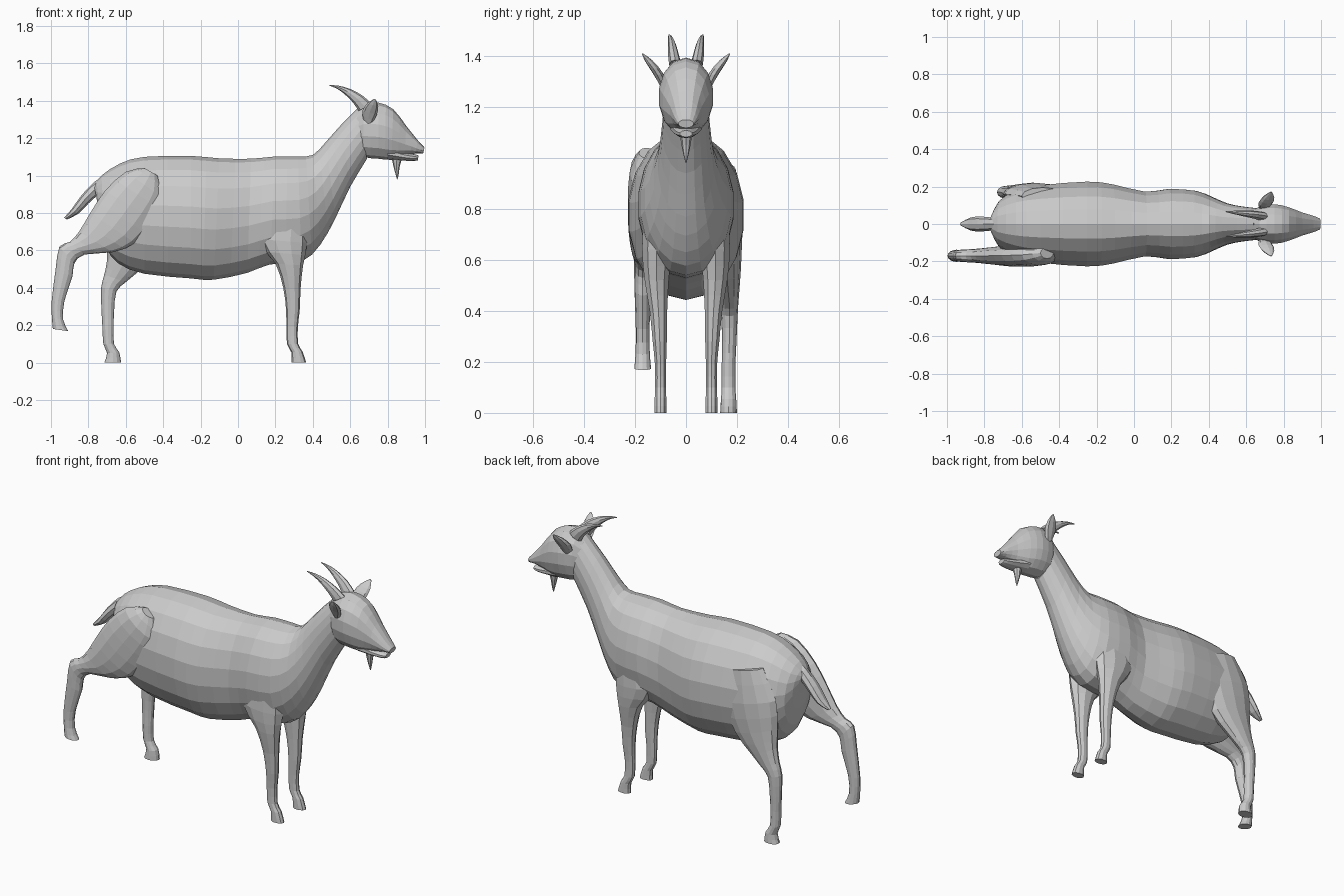
import bpy, bmesh, math


def smooth_rows(rows, steps):
    """Catmull-Rom interpolation between cross-sections."""
    out = []
    for i in range(len(rows) - 1):
        a, b, c, d = rows[max(i - 1, 0)], rows[i], rows[i + 1], rows[min(i + 2, len(rows) - 1)]
        for s in range(steps):
            t = s / steps
            out.append([0.5 * (2 * q + (r - p) * t + (2 * p - 5 * q + 4 * r - u) * t * t
                               + (3 * q - p - 3 * r + u) * t ** 3)
                        for p, q, r, u in zip(a, b, c, d)])
    out.append(list(rows[-1]))
    return out


def loft(name, rows, sides=12, steps=2, side=1, power=1.0):
    """Rows are (x0, z0, x1, z1, y, half_width): an oval spanning two side-view points."""
    bm = bmesh.new()
    rings = []
    for x0, z0, x1, z1, y, w in smooth_rows(rows, steps):
        ring = []
        for k in range(sides):
            a = 2 * math.pi * k / sides
            c, s = math.cos(a), math.sin(a)
            s = math.copysign(abs(s) ** power, s)
            f = (1 - c) / 2
            ring.append(bm.verts.new((x0 + (x1 - x0) * f, side * (y + w * s), z0 + (z1 - z0) * f)))
        rings.append(ring)
    for r, q in zip(rings, rings[1:]):
        for k in range(sides):
            j = (k + 1) % sides
            bm.faces.new((r[k], r[j], q[j], q[k]))
    bm.faces.new(rings[0])
    bm.faces.new(rings[-1])
    bmesh.ops.recalc_face_normals(bm, faces=bm.faces)
    mesh = bpy.data.meshes.new(name)
    bm.to_mesh(mesh)
    bm.free()
    obj = bpy.data.objects.new(name, mesh)
    bpy.context.collection.objects.link(obj)
    return obj


# Torso and neck
loft("body", [
    (-.77, .95, -.745, .82, 0, .05), (-.73, 1.0, -.71, .63, 0, .125),
    (-.63, 1.065, -.64, .53, 0, .18), (-.50, 1.10, -.50, .475, 0, .21),
    (-.25, 1.105, -.25, .45, 0, .23), (-.10, 1.092, -.13, .443, 0, .215),
    (.07, 1.09, .05, .48, 0, .175), (.20, 1.102, .17, .525, 0, .19),
    (.32, 1.103, .34, .54, 0, .18), (.40, 1.11, .44, .63, 0, .145),
    (.47, 1.18, .52, .77, 0, .112), (.55, 1.27, .60, .94, 0, .095),
    (.64, 1.36, .69, 1.09, 0, .085)], sides=18)

# Head with upper muzzle
loft("head", [
    (.61, 1.32, .63, 1.14, 0, .06), (.67, 1.385, .67, 1.10, 0, .095),
    (.75, 1.39, .75, 1.09, 0, .108), (.83, 1.355, .82, 1.085, 0, .092),
    (.90, 1.265, .89, 1.105, 0, .064), (.96, 1.19, .95, 1.118, 0, .046),
    (.997, 1.15, .99, 1.118, 0, .03)], sides=14, power=.9)

# Lower jaw and beard
loft("lower_jaw", [
    (.80, 1.16, .80, 1.085, 0, .065), (.88, 1.13, .88, 1.08, 0, .05),
    (.94, 1.115, .94, 1.078, 0, .036), (.965, 1.108, .962, 1.082, 0, .025)], sides=10)
loft("beard", [
    (.82, 1.10, .88, 1.10, 0, .025), (.83, 1.055, .865, 1.05, 0, .018),
    (.84, 1.015, .86, 1.01, 0, .01), (.85, .98, .853, .98, 0, .002)], sides=8)

# Tail
loft("tail", [
    (-.70, 1.01, -.70, .92, 0, .03), (-.77, .965, -.755, .89, 0, .035),
    (-.84, .89, -.80, .85, 0, .04), (-.89, .82, -.855, .795, 0, .035),
    (-.93, .775, -.915, .765, 0, .01)], sides=8)

# Mirrored parts: horns, ears, front legs
for side, label in ((1, "left"), (-1, "right")):
    loft(label + "_horn", [
        (.715, 1.385, .645, 1.345, .042, .024), (.665, 1.428, .615, 1.39, .05, .021),
        (.60, 1.463, .57, 1.435, .056, .015), (.54, 1.48, .53, 1.464, .062, .009),
        (.49, 1.485, .49, 1.48, .066, .002)], sides=8, side=side)
    loft(label + "_ear", [
        (.67, 1.30, .71, 1.265, .085, .015), (.665, 1.345, .742, 1.325, .112, .02),
        (.69, 1.385, .75, 1.37, .143, .016), (.728, 1.41, .738, 1.405, .17, .003)],
        sides=8, side=side)
    loft(label + "_front_leg", [
        (.16, .84, .37, .84, .115, .05), (.11, .66, .37, .64, .115, .06),
        (.20, .53, .348, .52, .115, .05), (.242, .40, .335, .40, .108, .036),
        (.257, .28, .33, .28, .103, .029), (.258, .19, .32, .19, .10, .023),
        (.262, .10, .322, .10, .10, .022), (.285, .055, .345, .06, .10, .024),
        (.285, 0, .365, 0, .10, .025)], sides=10, side=side)

# Hind leg stretched backwards and lifted
loft("right_hind_leg", [
    (-.50, 1.04, -.43, 1.00, .155, .03), (-.60, 1.02, -.40, .88, .165, .055),
    (-.71, .92, -.45, .76, .168, .06), (-.79, .80, -.55, .64, .17, .056),
    (-.85, .70, -.67, .59, .17, .046), (-.90, .645, -.82, .578, .17, .036),
    (-.955, .62, -.875, .53, .17, .034), (-.975, .50, -.885, .46, .17, .032),
    (-.996, .33, -.928, .33, .17, .027), (-.995, .24, -.935, .23, .17, .028),
    (-.99, .18, -.907, .168, .17, .033)], sides=12, side=-1)

# Hind leg standing on the ground
loft("left_hind_leg", [
    (-.60, .98, -.38, .93, .15, .045), (-.69, .82, -.36, .74, .16, .06),
    (-.70, .66, -.43, .58, .16, .058), (-.70, .55, -.54, .48, .165, .047),
    (-.715, .47, -.60, .43, .17, .037), (-.732, .40, -.65, .38, .17, .033),
    (-.73, .28, -.662, .28, .17, .028), (-.725, .19, -.665, .19, .167, .027),
    (-.72, .10, -.663, .10, .167, .027), (-.70, .05, -.635, .055, .167, .03),
    (-.715, 0, -.625, 0, .167, .033)], sides=12)
